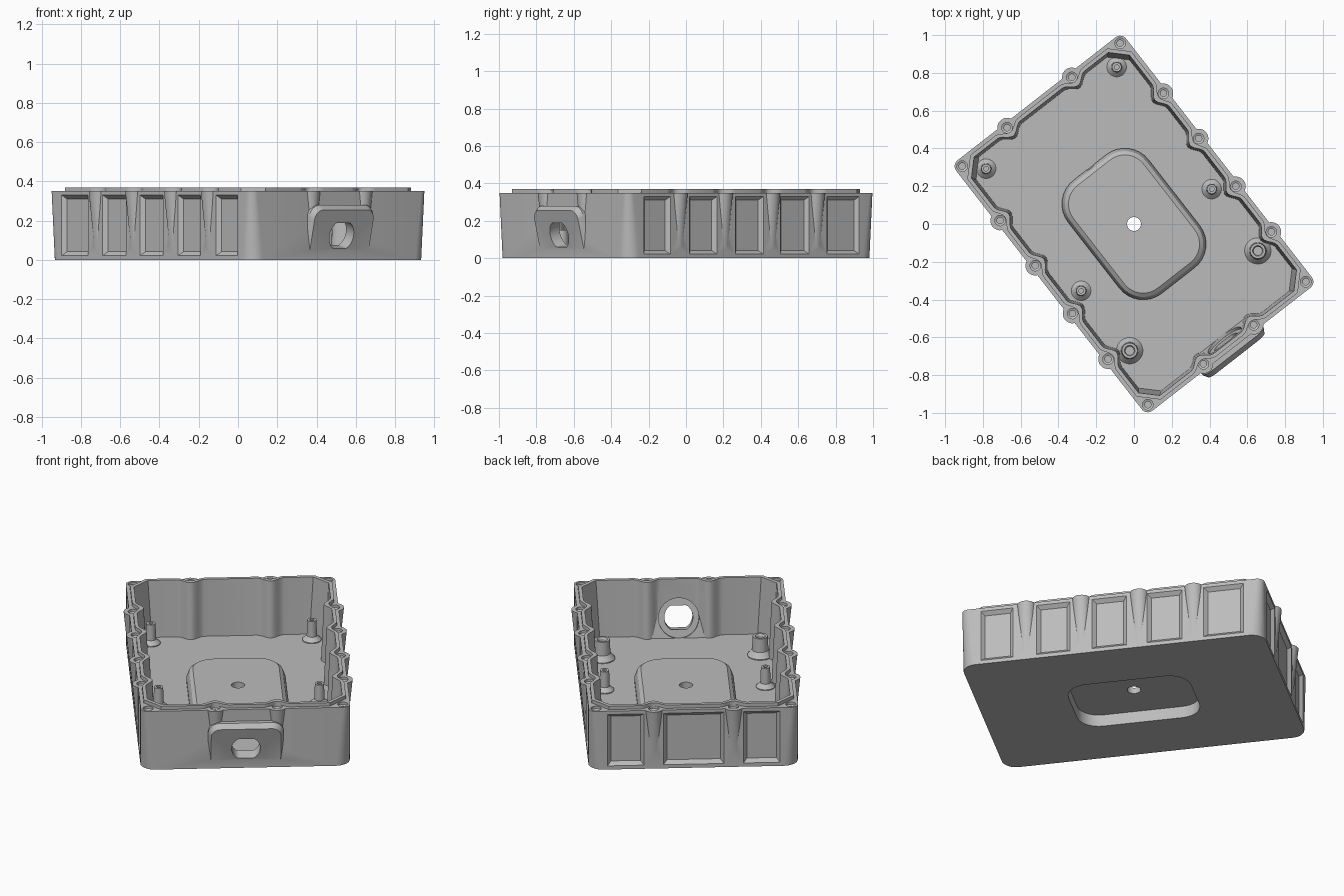
import bpy, bmesh
from math import sin, cos, pi, radians

if "Cube" in bpy.data.objects:
    bpy.data.objects.remove(bpy.data.objects["Cube"])

TURN = radians(-52.1)          # the box stands diagonally
L, W, H = 0.84, 0.57, 0.35     # half length, half width, rim height
FLOOR = 0.035
SIDE_BOSSES = (-0.45, -0.147, 0.174, 0.48)
BACK_BOSSES = (-0.217, 0.217)
PORT_BOSSES = (-0.165, 0.172)

grey = bpy.data.materials.new("cast grey")
grey.use_nodes = True
grey.diffuse_color = (0.5, 0.5, 0.5, 1)
grey.node_tree.nodes["Principled BSDF"].inputs["Base Color"].default_value = (0.5, 0.5, 0.5, 1)


def loft(name, rings):
    """Skin a stack of equal-length rings and cap both ends."""
    bm = bmesh.new()
    loops = [[bm.verts.new(p) for p in ring] for ring in rings]
    n = len(rings[0])
    for a, b in zip(loops, loops[1:]):
        for i in range(n):
            j = (i + 1) % n
            bm.faces.new((a[i], a[j], b[j], b[i]))
    bm.faces.new(loops[0])
    bm.faces.new(loops[-1])
    bmesh.ops.recalc_face_normals(bm, faces=bm.faces)
    mesh = bpy.data.meshes.new(name)
    bm.to_mesh(mesh)
    bm.free()
    mesh.materials.append(grey)
    ob = bpy.data.objects.new(name, mesh)
    bpy.context.collection.objects.link(ob)
    return ob


def combine(target, tool, operation):
    mod = target.modifiers.new("combine", "BOOLEAN")
    mod.operation, mod.object, mod.solver = operation, tool, "EXACT"
    bpy.context.view_layer.objects.active = target
    bpy.ops.object.modifier_apply(modifier=mod.name)
    bpy.data.objects.remove(tool)


def circle(x, y, r, z, n=24):
    return [(x + r * cos(2 * pi * i / n), y + r * sin(2 * pi * i / n), z) for i in range(n)]


def turned(name, x, y, profile):
    return loft(name, [circle(x, y, r, z) for r, z in profile])


def rounded(a, b, r, z, n=8):
    pts = []
    for q, (sx, sy) in enumerate(((1, 1), (-1, 1), (-1, -1), (1, -1))):
        for i in range(n + 1):
            t = (q + i / n) * pi / 2
            pts.append((sx * (a - r) + r * cos(t), sy * (b - r) + r * sin(t), z))
    return pts


def contour(a, b, corner, dip, z):
    """Rectangle with cut corners that bows inwards around each screw boss."""
    def bumps(bosses, reverse):
        out = []
        for s in bosses:
            for i in range(-6, 7):
                out.append((s + 0.075 * i / 6, dip * (1 + cos(pi * i / 6)) / 2))
        return out[::-1] if reverse else out
    pts = [(a, -b + corner)] + [(a - d, s) for s, d in bumps(PORT_BOSSES, False)] + [(a, b - corner)]
    pts += [(a - corner, b)] + [(s, b - d) for s, d in bumps(SIDE_BOSSES, True)] + [(-a + corner, b)]
    pts += [(-a, b - corner)] + [(-a + d, s) for s, d in bumps(BACK_BOSSES, True)] + [(-a, -b + corner)]
    pts += [(-a + corner, -b)] + [(s, -b + d) for s, d in bumps(SIDE_BOSSES, False)] + [(a - corner, -b)]
    return [(x, y, z) for x, y in pts]


# Outer body, its corners tightening towards the rim
shell = loft("housing_shell", [rounded(L, W, 0.08, 0), rounded(L, W, 0.04, H)])

# Tapered screw bosses along the walls
mid_bosses = [(s, side * 0.548) for s in SIDE_BOSSES for side in (-1, 1)]
mid_bosses += [(-0.815, s) for s in BACK_BOSSES] + [(0.81, s) for s in PORT_BOSSES]
for x, y in mid_bosses:
    combine(shell, turned("boss", x, y, [(0.02, 0.03), (0.052, H)]), "UNION")

# Sealing lip, then the cavity inside it
combine(shell, loft("lip", [contour(L - 0.02, W - 0.02, 0.09, 0.033, z) for z in (0.3, 0.37)]), "UNION")
combine(shell, loft("cavity", [contour(0.785, 0.515, 0.085, 0.04, FLOOR),
                               contour(0.80, 0.53, 0.08, 0.04, 0.37),
                               contour(0.80, 0.53, 0.08, 0.04, 0.45)]), "DIFFERENCE")

# Raised platform with the pocket below it, central hole and small slot
combine(shell, loft("platform", [rounded(0.38, 0.27, 0.16, 0.02), rounded(0.38, 0.27, 0.16, 0.05),
                                 rounded(0.365, 0.255, 0.145, 0.09),
                                 rounded(0.345, 0.235, 0.125, 0.105)]), "UNION")
combine(shell, loft("pocket", [rounded(0.34, 0.23, 0.12, z) for z in (-0.05, 0.07)]), "DIFFERENCE")
combine(shell, turned("hole", 0, 0, [(0.037, 0.03), (0.037, 0.2)]), "DIFFERENCE")
combine(shell, loft("slot", [[(x, -0.02, 0.045), (x, 0.02, 0.045), (x, 0.02, 0.066), (x, -0.02, 0.066)]
                             for x in (-0.42, -0.32)]), "DIFFERENCE")


# Leaning port plate outside and matching pad inside
def port_ring(hw, top, r, u, lean):
    pts = [(-hw, 0.001), (hw, 0.001)]
    for sx, start in ((1, 0), (-1, pi / 2)):
        for i in range(9):
            t = start + pi / 2 * i / 8
            pts.append((sx * (hw - r) + r * cos(t), top - r + r * sin(t)))
    return [(u + lean * z, v, z) for v, z in pts]


combine(shell, loft("port_plate", [port_ring(0.205, 0.28, 0.06, 0.805, 0), port_ring(0.205, 0.28, 0.06, 0.805, 0.22),
                                   port_ring(0.19, 0.255, 0.05, 0.828, 0.25)]), "UNION")
combine(shell, loft("port_pad", [port_ring(0.16, 0.27, 0.12, 0.745, 0.25),
                                 port_ring(0.16, 0.27, 0.12, 0.82, 0)]), "UNION")


def port_cut(r, flat, u0, u1):
    ring = [(r * cos(2 * pi * i / 48), max(-flat, min(flat, r * sin(2 * pi * i / 48)))) for i in range(48)]
    return [[(u + 0.25 * z, v, 0.125 - 0.25 * (u - 0.855) + z) for v, z in ring] for u in (u0, u1)]


combine(shell, loft("port_hole", port_cut(0.078, 0.065, 0.6, 1.0)), "DIFFERENCE")
combine(shell, loft("port_counterbore", port_cut(0.11, 0.11, 0.7, 0.795)), "DIFFERENCE")

# Sunken panels between the bosses
def panel(s0, s1, place):
    def ring(inset, depth):
        a, b, lo, hi = s0 + inset, s1 - inset, 0.022 + inset, 0.33 - inset
        return [place(s, depth, z) for s, z in ((a, lo), (b, lo), (b, hi), (a, hi))]
    combine(shell, loft("panel", [ring(0, -0.03), ring(0, 0), ring(0.02, 0.02)]), "DIFFERENCE")


for s0, s1 in ((-0.73, -0.51), (-0.39, -0.195), (-0.08, 0.11), (0.235, 0.42), (0.55, 0.73)):
    for side in (-1, 1):
        panel(s0, s1, lambda s, d, z: (s, side * (W - d), z))
for s0, s1 in ((-0.47, -0.27), (-0.165, 0.165), (0.27, 0.47)):
    panel(s0, s1, lambda s, d, z: (-L + d, s, z))

# Stepped screw holes
corners = [(sx * 0.80, sy * 0.53) for sx in (-1, 1) for sy in (-1, 1)]
for x, y in mid_bosses + corners:
    combine(shell, turned("screw_hole", x, y, [(0.017, 0.15), (0.017, 0.33), (0.028, 0.335), (0.028, 0.36)]),
            "DIFFERENCE")

# Standoffs on the floor
parts = [shell]
for side, word in ((1, "left"), (-1, "right")):
    for x, end in ((-0.712, "back"), (0.107, "middle")):
        parts.append(turned(f"standoff_{end}_{word}", x, side * 0.438,
                            [(0.052, 0.025), (0.052, 0.04), (0.028, 0.062), (0.025, 0.155),
                             (0.012, 0.155), (0.012, 0.08)]))
    parts.append(turned(f"large_standoff_{word}", 0.515, side * 0.43,
                        [(0.07, 0.025), (0.07, 0.04), (0.045, 0.07), (0.041, 0.15),
                         (0.028, 0.15), (0.022, 0.14), (0.022, 0.07)]))

# Turn everything and smooth the curved faces
bpy.ops.object.select_all(action="DESELECT")
for ob in parts:
    ob.rotation_euler.z = TURN
    ob.select_set(True)
bpy.context.view_layer.objects.active = shell
bpy.ops.object.shade_smooth_by_angle(angle=radians(30))
